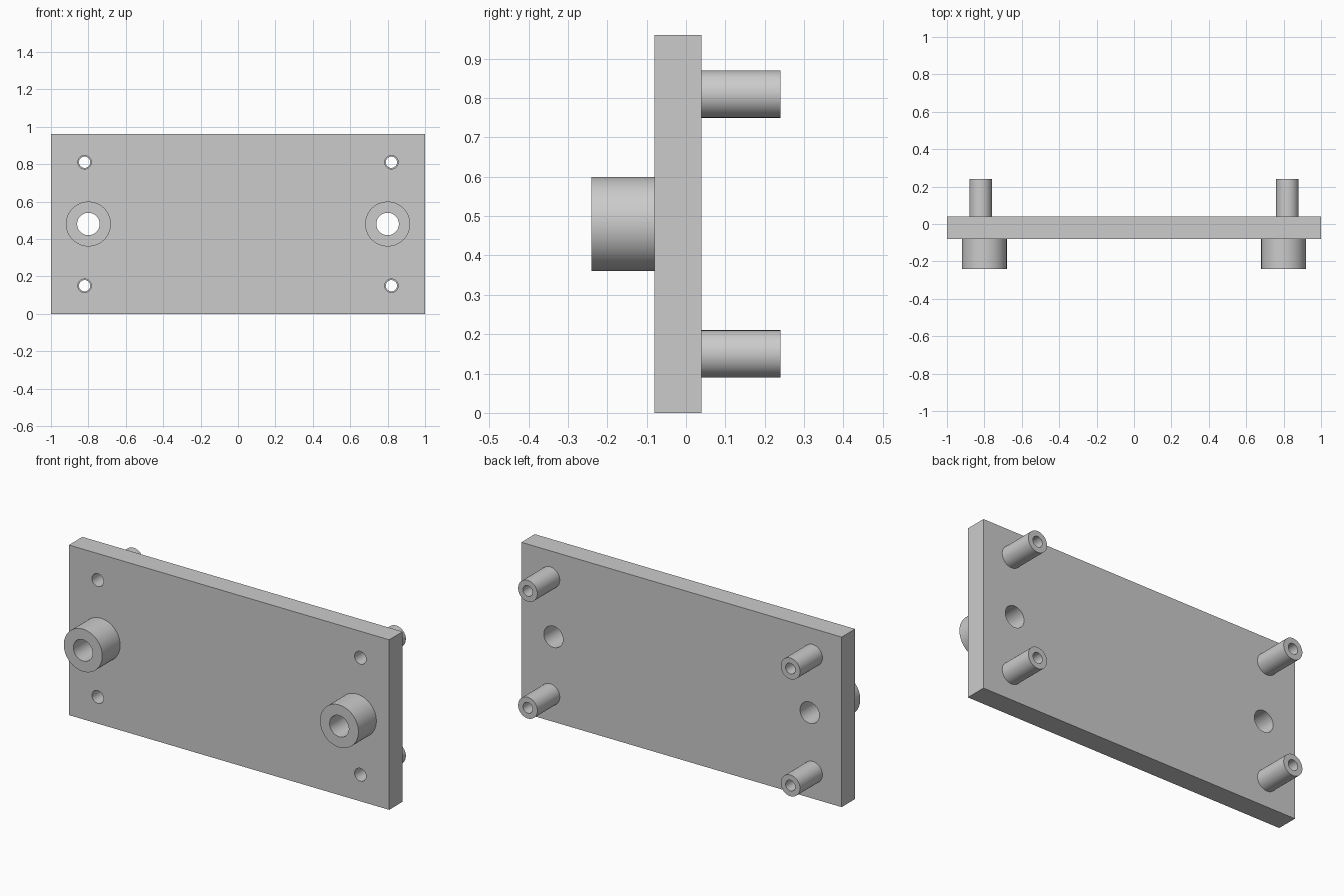
import bpy
import bmesh
from math import cos, sin, tau

cube = bpy.data.objects.get("Cube")
if cube:
    bpy.data.objects.remove(cube, do_unlink=True)

SEGMENTS = 64
FRONT, BACK = -0.08, 0.04          # plate faces along y
HEIGHT = 0.96
BOSS_X, BOSS_Z = 0.8, 0.48
POST_X, POST_ZS = 0.82, (0.15, 0.81)
BOSS_BORE, POST_BORE, SCREW_HOLE = 0.06, 0.03, 0.036

grey = bpy.data.materials.new("light grey")
grey.use_nodes = True
grey.diffuse_color = (0.6, 0.6, 0.6, 1)
grey.node_tree.nodes["Principled BSDF"].inputs["Base Color"].default_value = (0.6, 0.6, 0.6, 1)


def finish(name, bm):
    """Turn a bmesh into a grey object."""
    bmesh.ops.recalc_face_normals(bm, faces=bm.faces)
    mesh = bpy.data.meshes.new(name)
    bm.to_mesh(mesh)
    bm.free()
    mesh.materials.append(grey)
    obj = bpy.data.objects.new(name, mesh)
    bpy.context.collection.objects.link(obj)
    return obj


def shade(obj):
    bpy.ops.object.select_all(action='DESELECT')
    obj.select_set(True)
    bpy.context.view_layer.objects.active = obj
    bpy.ops.object.shade_smooth_by_angle()


def ring(bm, x, z, y, radius):
    steps = [tau * i / SEGMENTS for i in range(SEGMENTS)]
    return [bm.verts.new((x + radius * cos(a), y, z + radius * sin(a))) for a in steps]


def tube(name, x, z, y0, y1, outer, inner):
    """Closed hollow cylinder along y."""
    bm = bmesh.new()
    loops = [ring(bm, x, z, y, r) for y, r in
             ((y0, outer), (y1, outer), (y1, inner), (y0, inner))]
    for k, a in enumerate(loops):
        b = loops[(k + 1) % len(loops)]
        for i in range(SEGMENTS):
            j = (i + 1) % SEGMENTS
            bm.faces.new((a[i], a[j], b[j], b[i]))
    shade(finish(name, bm))


def add_rod(bm, x, z, radius):
    """Solid cylinder through the plate, used for drilling."""
    a = ring(bm, x, z, FRONT - 0.1, radius)
    b = ring(bm, x, z, BACK + 0.1, radius)
    for i in range(SEGMENTS):
        j = (i + 1) % SEGMENTS
        bm.faces.new((a[i], a[j], b[j], b[i]))
    bm.faces.new(a)
    bm.faces.new(b)


# Plate
bm = bmesh.new()
bmesh.ops.create_cube(bm, size=1)
bmesh.ops.scale(bm, vec=(2, BACK - FRONT, HEIGHT), verts=bm.verts)
bmesh.ops.translate(bm, vec=(0, (FRONT + BACK) / 2, HEIGHT / 2), verts=bm.verts)
plate = finish("plate", bm)

# Drill the holes
bm = bmesh.new()
for side in (-1, 1):
    add_rod(bm, side * BOSS_X, BOSS_Z, BOSS_BORE)
    for z in POST_ZS:
        add_rod(bm, side * POST_X, z, SCREW_HOLE)
drill = finish("hole_cutter", bm)
drill.hide_render = True
cut = plate.modifiers.new("holes", 'BOOLEAN')
cut.operation = 'DIFFERENCE'
cut.solver = 'EXACT'
cut.object = drill
bpy.context.view_layer.objects.active = plate
bpy.ops.object.modifier_apply(modifier=cut.name)
bpy.data.objects.remove(drill, do_unlink=True)
shade(plate)

# Front bosses and rear standoff posts
for side, label in ((-1, "right"), (1, "left")):
    tube("front_boss_" + label, side * BOSS_X, BOSS_Z, -0.24, FRONT, 0.12, BOSS_BORE)
    for z, level in zip(POST_ZS, ("lower", "upper")):
        tube(f"rear_post_{level}_{label}", side * POST_X, z, BACK, 0.24, 0.06, POST_BORE)
